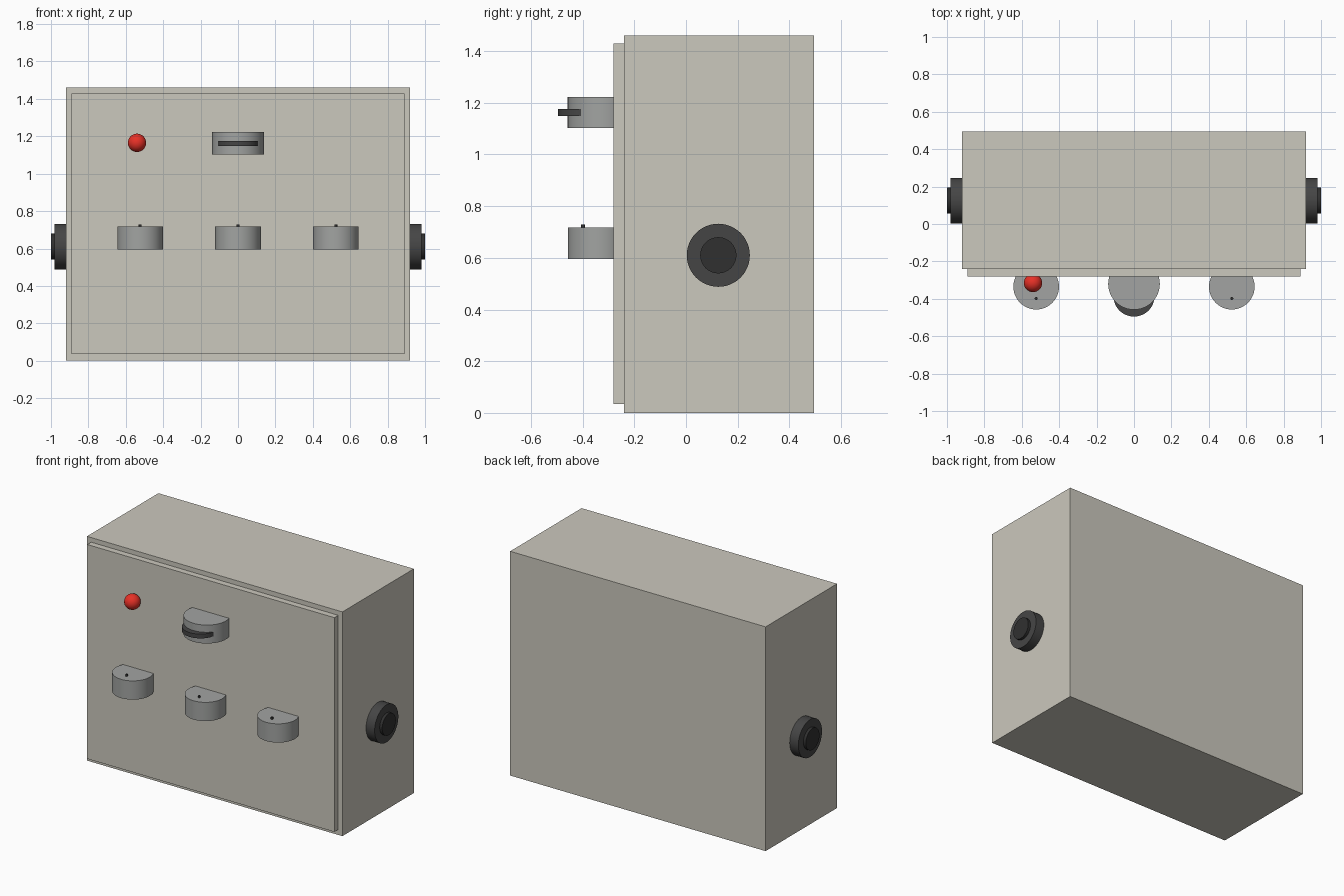
import bpy, math

if "Cube" in bpy.data.objects:
    bpy.data.objects.remove(bpy.data.objects["Cube"])


def material(name, rgb):
    m = bpy.data.materials.new(name)
    m.diffuse_color = (*rgb, 1)
    m.use_nodes = True
    m.node_tree.nodes["Principled BSDF"].inputs["Base Color"].default_value = m.diffuse_color
    return m


beige = material("beige_enamel", (0.60, 0.58, 0.51))
steel = material("steel_grey", (0.36, 0.37, 0.36))
dark = material("dark_plastic", (0.06, 0.06, 0.06))
black = material("black_plastic", (0.03, 0.03, 0.03))
red = material("red_lamp", (0.80, 0.03, 0.02))


def finish(name, mat, smooth=False):
    ob = bpy.context.object
    ob.name = name
    ob.data.materials.append(mat)
    if smooth:
        bpy.ops.object.shade_smooth_by_angle(angle=math.radians(35))
    return ob


def box(name, lo, hi, mat):
    bpy.ops.mesh.primitive_cube_add(size=1, location=[(a + b) / 2 for a, b in zip(lo, hi)])
    bpy.context.object.scale = [b - a for a, b in zip(lo, hi)]
    bpy.ops.object.transform_apply(location=False, rotation=False, scale=True)
    return finish(name, mat)


def disc(name, loc, radius, depth, mat, rot=(0, 0, 0), sides=48):
    bpy.ops.mesh.primitive_cylinder_add(vertices=sides, radius=radius, depth=depth,
                                        location=loc, rotation=rot)
    return finish(name, mat, True)


# Cabinet and raised front door
box("cabinet", (-0.92, -0.24, 0), (0.92, 0.495, 1.46), beige)
box("door", (-0.89, -0.28, 0.035), (0.89, -0.24, 1.43), beige)

# Row of three knobs, each with a small pointer pin on top
for label, x in (("left", -0.523), ("middle", 0), ("right", 0.523)):
    disc(f"{label}_knob", (x, -0.335, 0.657), 0.122, 0.122, steel)
    disc(f"{label}_knob_pin", (x, -0.398, 0.717), 0.008, 0.024, black, sides=16)

# Main switch with its protruding lever disc
disc("main_switch", (0, -0.32, 1.163), 0.138, 0.12, steel)
disc("main_switch_lever", (0, -0.385, 1.162), 0.11, 0.028, dark)

# Indicator lamp
bpy.ops.mesh.primitive_uv_sphere_add(segments=32, ring_count=16, radius=0.049,
                                     location=(-0.54, -0.315, 1.165))
finish("indicator_lamp", red, True)

# Cable glands on both sides
for label, s in (("left", -1), ("right", 1)):
    turn = (0, s * math.pi / 2, 0)
    disc(f"{label}_gland_collar", (s * 0.95, 0.125, 0.61), 0.122, 0.064, dark, turn)
    disc(f"{label}_gland_core", (s * 0.965, 0.125, 0.61), 0.07, 0.07, black, turn)
